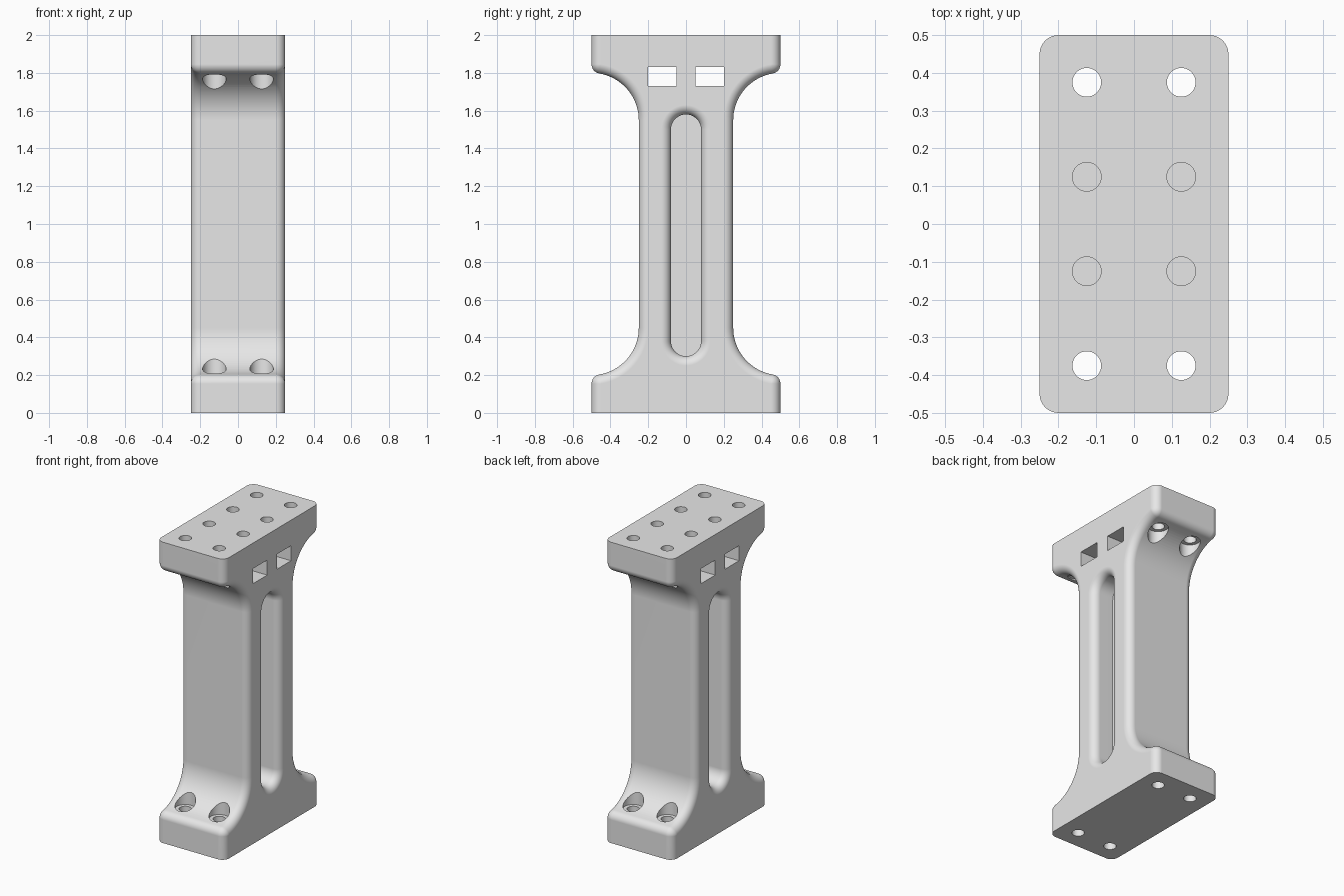
import bpy, bmesh, math
from math import sin, cos, pi

cube = bpy.data.objects.get("Cube")
if cube:
    bpy.data.objects.remove(cube, do_unlink=True)

ROUND = 0.05      # edge rounding radius
FILLET = 0.25     # sweep between post and plates
STEPS = 8

grey = bpy.data.materials.new("light_grey")
grey.use_nodes = True
grey.diffuse_color = (0.8, 0.8, 0.8, 1)
grey.node_tree.nodes["Principled BSDF"].inputs["Base Color"].default_value = (0.8, 0.8, 0.8, 1)


def arc(cy, cz, r, start, end, n):
    angles = [start + (end - start) * i / n for i in range(n + 1)]
    return [(cy + r * cos(a), cz + r * sin(a)) for a in angles]


def body_outline(d):
    """Side outline of the pillar, moved inward by d."""
    cy, cz = 0.5, 0.2 + FILLET
    lean = math.acos(ROUND / (FILLET + ROUND))
    corner_z = cz - (FILLET + ROUND) * sin(lean)
    quarter = [(cy - d, 0)]
    quarter += arc(cy - ROUND, corner_z, ROUND - d, 0, lean, STEPS)
    quarter += arc(cy, cz, FILLET + d, pi + lean, pi, 20)
    half = quarter + [(y, 2 - z) for y, z in reversed(quarter)]
    return half + [(-y, z) for y, z in reversed(half)]


def slot_outline(d):
    """Long rounded slot, widened by d."""
    r = 0.08 + d
    return arc(0, 1.5, r, 0, pi, 24) + arc(0, 0.38, r, pi, 2 * pi, 24)


def loft(name, sections):
    """Join (x, outline) sections into a closed solid."""
    bm = bmesh.new()
    rings = [[bm.verts.new((x, y, z)) for y, z in pts] for x, pts in sections]
    n = len(rings[0])
    for a, b in zip(rings, rings[1:]):
        for i in range(n):
            j = (i + 1) % n
            bm.faces.new((a[i], a[j], b[j], b[i]))
    bm.faces.new(rings[0])
    bm.faces.new(rings[-1])
    bmesh.ops.remove_doubles(bm, verts=bm.verts, dist=1e-5)
    bmesh.ops.recalc_face_normals(bm, faces=bm.faces)
    mesh = bpy.data.meshes.new(name)
    bm.to_mesh(mesh)
    bm.free()
    obj = bpy.data.objects.new(name, mesh)
    bpy.context.collection.objects.link(obj)
    mesh.materials.append(grey)
    return obj


def cylinder(x, y, r, z0, z1):
    bpy.ops.mesh.primitive_cylinder_add(vertices=48, radius=r, depth=z1 - z0,
                                        location=(x, y, (z0 + z1) / 2))
    return bpy.context.object


def activate(obj):
    bpy.ops.object.select_all(action='DESELECT')
    obj.select_set(True)
    bpy.context.view_layer.objects.active = obj


# Pillar with flared plates and rounded side edges
turns = [i * pi / 2 / STEPS for i in range(STEPS + 1)]
rim = [(0.2 + ROUND * sin(t), ROUND * (1 - cos(t))) for t in turns]
rim = [(x, ROUND - ROUND * cos(t)) for (x, _), t in zip(rim, turns)]
right_half = [(x, body_outline(d)) for x, d in rim]
pillar = loft("pillar", [(-x, o) for x, o in reversed(right_half)] + right_half)

cutters = []

# Blind slots with a soft rim on both broad sides
for side in (-1, 1):
    sections = [(side * 0.1, slot_outline(0))]
    sections += [(side * x, slot_outline(d)) for x, d in rim]
    sections.append((side * 0.3, slot_outline(ROUND)))
    cutters.append(loft("slot_cutter", sections))

# Nut windows running right through
for y in (-0.125, 0.125):
    bpy.ops.mesh.primitive_cube_add(size=1, location=(0, y, 1.78))
    window = bpy.context.object
    window.scale = (0.7, 0.15, 0.1)
    cutters.append(window)

# Bolt holes: outer ones pass both plates with bolt head seats, inner ones end in the windows
for x in (-0.125, 0.125):
    for side in (-1, 1):
        cutters.append(cylinder(x, side * 0.375, 0.0625, 0.2, 1.8))
        cutters.append(cylinder(x, side * 0.375, 0.038, -0.1, 2.1))
        cutters.append(cylinder(x, side * 0.125, 0.038, 1.78, 2.1))

for cutter in cutters:
    cutter.hide_render = True
    activate(pillar)
    cut = pillar.modifiers.new("cut", 'BOOLEAN')
    cut.operation = 'DIFFERENCE'
    cut.solver = 'EXACT'
    cut.object = cutter
    bpy.ops.object.modifier_apply(modifier=cut.name)
    bpy.data.objects.remove(cutter, do_unlink=True)

# One material slot, smooth rounds and crisp hole edges
pillar.data.materials.clear()
pillar.data.materials.append(grey)
for face in pillar.data.polygons:
    face.material_index = 0
activate(pillar)
bpy.ops.object.shade_smooth_by_angle(angle=math.radians(30))
weighted = pillar.modifiers.new("even_shading", 'WEIGHTED_NORMAL')
weighted.keep_sharp = True
